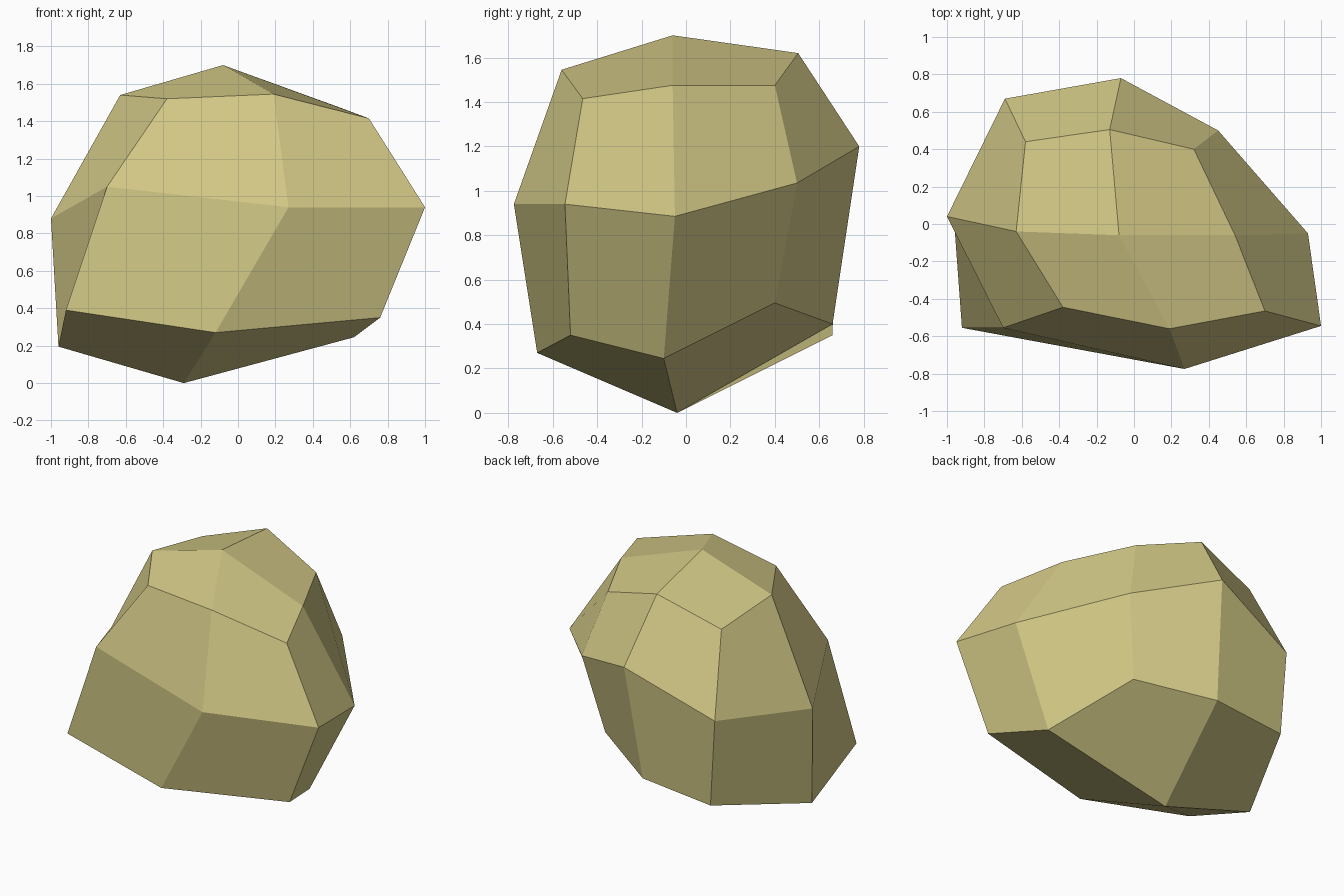
import bpy
import bmesh

default_cube = bpy.data.objects.get("Cube")
if default_cube:
    bpy.data.objects.remove(default_cube, do_unlink=True)


def make_material(name, colour):
    material = bpy.data.materials.new(name)
    material.use_nodes = True
    material.diffuse_color = colour
    material.node_tree.nodes["Principled BSDF"].inputs["Base Color"].default_value = colour
    return material


# Each ring runs: front left corner, front, front right corner, right,
# back right corner, back, back left corner, left (as seen from the front)
lower_ring = [
    (-.92, -.555, .39), (-.12, -.67, .27), (.76, -.52, .35), (.62, -.1, .245),
    (.34, .4, .495), (-.13, .66, .4), (-.65, .66, .35), (-.96, -.01, .195),
]
middle_ring = [
    (-.7, -.555, 1.05), (.27, -.775, .94), (1, -.545, .94), (.93, -.05, .885),
    (.45, .5, 1.035), (-.07, .78, 1.2), (-.69, .67, .95), (-1, .04, .88),
]
upper_ring = [
    (-.38, -.445, 1.52), (.19, -.56, 1.545), (.7, -.465, 1.415), (.54, -.06, 1.475),
    (.32, .4, 1.475), (-.13, .505, 1.62), (-.58, .44, 1.47), (-.63, -.04, 1.54),
]
bottom_point = (-.29, -.04, 0)
top_point = (-.08, -.06, 1.7)


def add_band(bm, lower, upper):
    """Join two rings with a belt of quads."""
    count = len(lower)
    for i in range(count):
        j = (i + 1) % count
        bm.faces.new((lower[i], lower[j], upper[j], upper[i]))


def add_cap(bm, ring, pole):
    """Close a ring with one quad for each of its corners."""
    count = len(ring)
    for corner in range(0, count, 2):
        bm.faces.new((pole, ring[corner - 1], ring[corner], ring[(corner + 1) % count]))


# Faceted boulder built from three belts and two caps
bm = bmesh.new()
lower, middle, upper = [
    [bm.verts.new(point) for point in ring]
    for ring in (lower_ring, middle_ring, upper_ring)
]
add_band(bm, lower, middle)
add_band(bm, middle, upper)
add_cap(bm, lower, bm.verts.new(bottom_point))
add_cap(bm, upper, bm.verts.new(top_point))
bmesh.ops.recalc_face_normals(bm, faces=bm.faces[:])

mesh = bpy.data.meshes.new("boulder")
bm.to_mesh(mesh)
bm.free()
mesh.materials.append(make_material("sandy yellow stone", (.65, .58, .24, 1)))
boulder = bpy.data.objects.new("boulder", mesh)
bpy.context.collection.objects.link(boulder)
